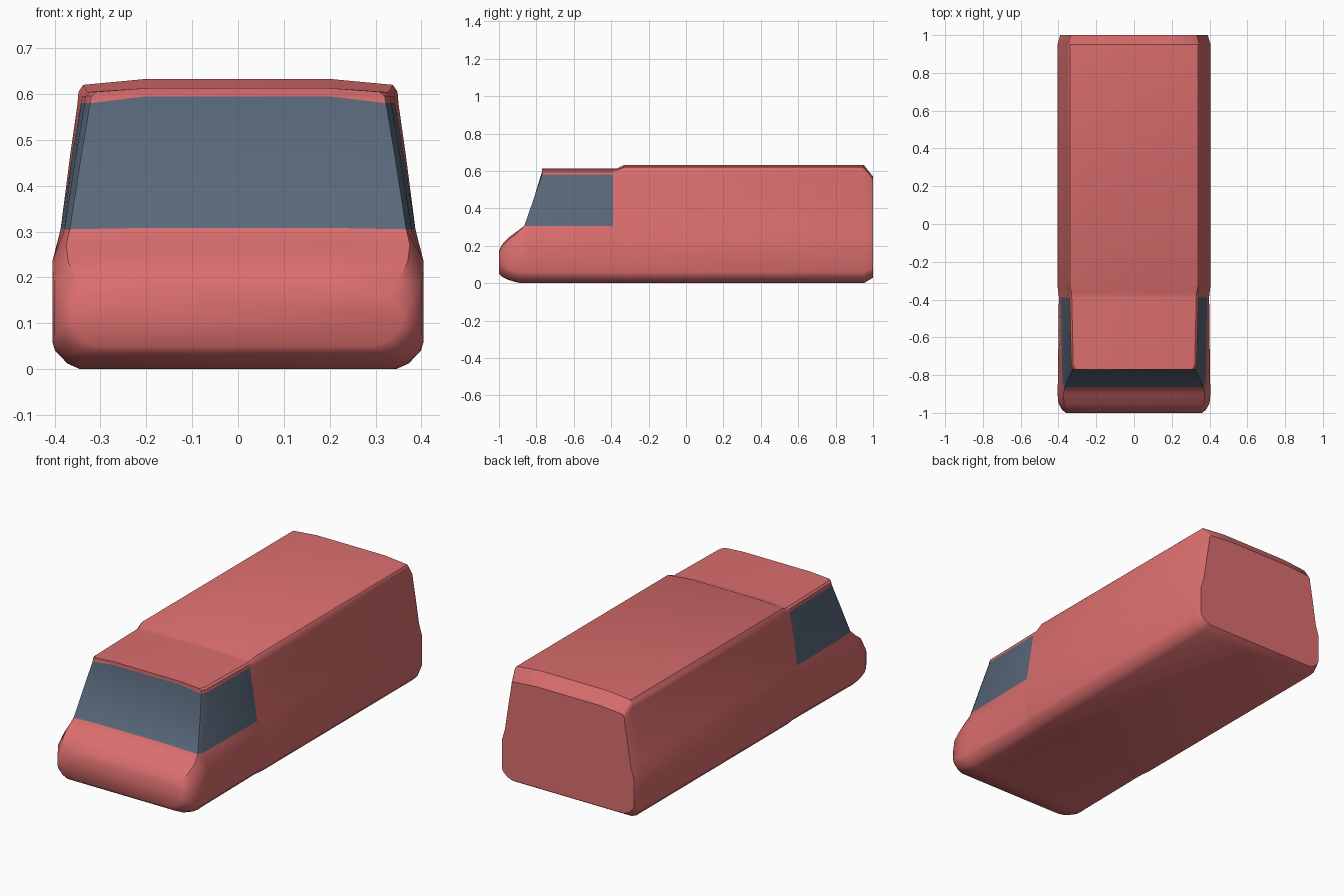
import bpy, bmesh, math

cube = bpy.data.objects.get("Cube")
if cube:
    bpy.data.objects.remove(cube)


def material(name, color):
    m = bpy.data.materials.new(name)
    m.use_nodes = True
    m.diffuse_color = (*color, 1)
    m.node_tree.nodes["Principled BSDF"].inputs["Base Color"].default_value = (*color, 1)
    return m


PAINT, GLASS = 0, 1
BELT, SILL, LINTEL = 0.305, 5, 7   # belt height, profile rows at the window edges
WINDOW_END = -0.39

# Half cross-section of the cargo body, floor to roof
PROFILE = [(0.345, 0), (0.372, 0.012), (0.399, 0.04), (0.405, 0.06), (0.405, 0.235),
           (0.387, BELT), (0.367, 0.46), (0.350, 0.58), (0.348, 0.605),
           (0.338, 0.62), (0.2, 0.633)]

bm = bmesh.new()


def ring(points):
    """Closed ring of vertices from right-half points, mirrored in x."""
    right = [bm.verts.new(p) for p in points]
    left = [bm.verts.new((-x, y, z)) for x, y, z in reversed(points)]
    return right + left


def bridge(a, b, glazed=False):
    n = len(a)
    for i in range(n):
        j = (i + 1) % n
        f = bm.faces.new((a[i], a[j], b[j], b[i]))
        row = min(i, n - 2 - i)
        if glazed and SILL <= row < LINTEL:
            f.material_index = GLASS


def rear_ring():
    return ring([(x - 0.014, 1.0, 0.03 + z * 0.54 / 0.633) for x, z in PROFILE])


def body_ring(y):
    return ring([(x, y, z) for x, z in PROFILE])


def cab_ring(y, pinch, inset=0, raked=False):
    """Lower roof, slightly narrower; raked rings lean with the windscreen."""
    pts = []
    for i, (x, z) in enumerate(PROFILE):
        rake = min(max(z - BELT, 0) / 0.275, 1) * 0.095 if raked else 0
        if i < SILL:
            x -= pinch
        elif i < len(PROFILE) - 1:
            x -= inset + 0.008 * max(z - BELT, 0) / 0.3
        if i > LINTEL:
            z = 0.58 + (z - 0.58) * 0.62
        pts.append((x, y + rake, z))
    return ring(pts)


# Cargo body and cab
stations = [rear_ring(), body_ring(0.95), body_ring(-0.33),
            cab_ring(-0.37, 0.006), cab_ring(WINDOW_END, 0.007),
            cab_ring(-0.84, 0.002, 0.008, True), cab_ring(-0.865, 0, 0.02, True)]
bm.faces.new(stations[0])
for k in range(len(stations) - 1):
    bridge(stations[k], stations[k + 1], glazed=k >= 4)

# Windscreen and the roof lip above it
front = stations[-1]
n = len(front)
sill = [bm.verts.new((s * 0.2, -0.862, 0.308)) for s in (1, -1)]
head = [bm.verts.new((s * 0.2, -0.77, 0.595)) for s in (1, -1)]
screen = bm.faces.new(front[SILL:LINTEL + 1] + head
                      + front[n - 1 - LINTEL:n - SILL] + sill[::-1])
screen.material_index = GLASS
bm.faces.new(front[LINTEL:n - LINTEL] + head[::-1])

# Rounded nose, continuing the lower body forward
previous = front[:SILL + 1] + sill + front[n - 1 - SILL:]
for y, w, low, high in [(-0.9, 0.405, 0.003, 0.28), (-0.95, 0.4, 0.018, 0.243),
                        (-0.985, 0.38, 0.035, 0.205), (-1.0, 0.36, 0.05, 0.175)]:
    section = ring([(w - 0.06, y, low), (w - 0.033, y, low + 0.012),
                    (w - 0.006, y, low + 0.04), (w, y, low + 0.058),
                    (w, y, high - 0.06), (w - 0.03, y, high - 0.01), (0.2, y, high)])
    bridge(previous, section)
    previous = section
bm.faces.new(previous)

bmesh.ops.recalc_face_normals(bm, faces=bm.faces)
mesh = bpy.data.meshes.new("van_body")
bm.to_mesh(mesh)
bm.free()
mesh.materials.append(material("red_paint", (0.71, 0.156, 0.156)))
mesh.materials.append(material("blue_grey_glass", (0.098, 0.138, 0.195)))

van = bpy.data.objects.new("van_body", mesh)
bpy.context.collection.objects.link(van)
bpy.context.view_layer.objects.active = van
van.select_set(True)
bpy.ops.object.shade_smooth_by_angle(angle=math.radians(35))
